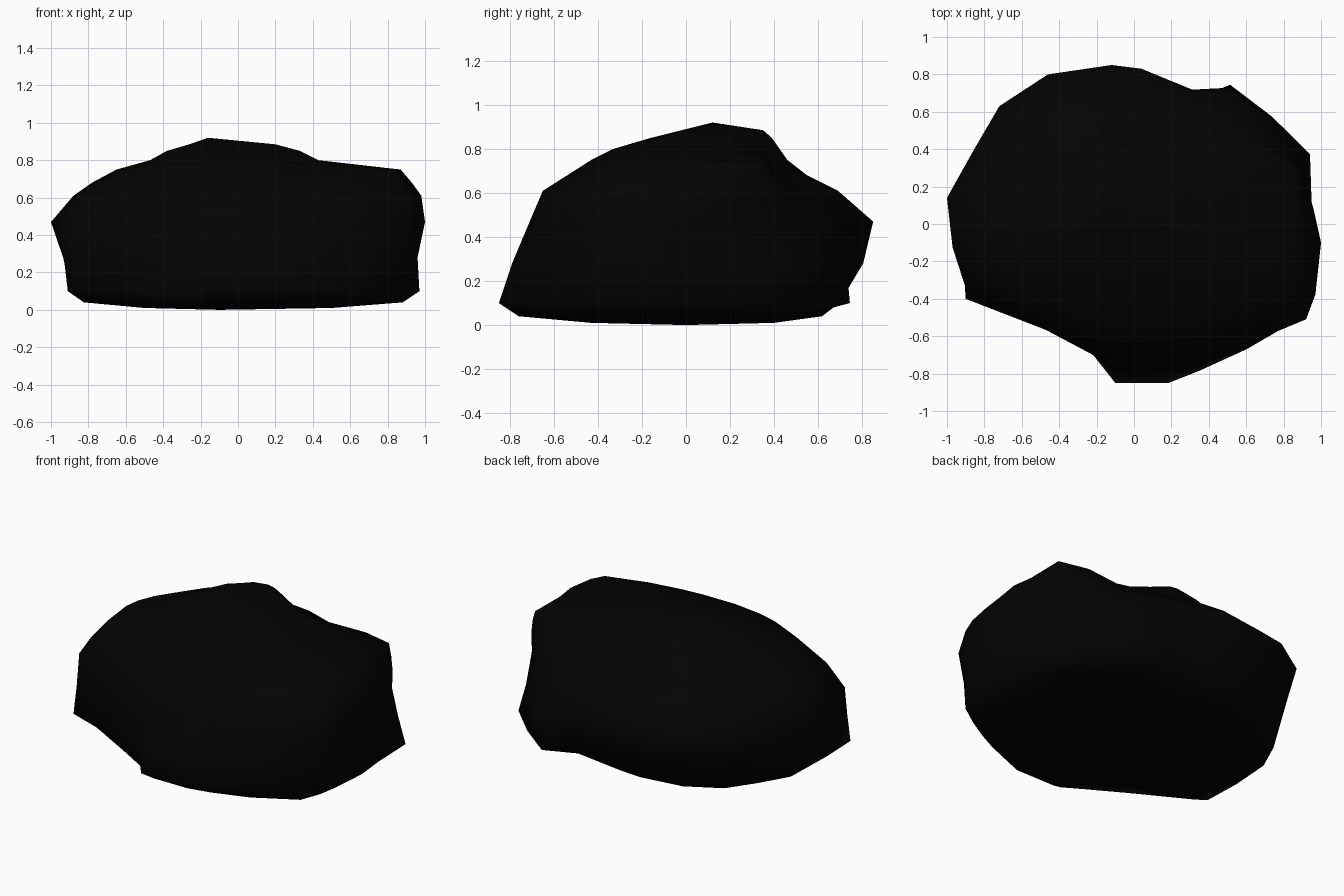
import bpy, bmesh

if "Cube" in bpy.data.objects:
    bpy.data.objects.remove(bpy.data.objects["Cube"])

# Plan outlines: the spreading foot and the rounder upper body
foot = [(1, -.12), (.98, .1), (.97, .43), (.76, .66), (.53, .855), (.32, .76), (.04, .8),
        (-.12, .8), (-.46, .74), (-.72, .6), (-.88, .37), (-.98, .14), (-1, -.15), (-.99, -.4),
        (-.5, -.56), (-.24, -.7), (-.11, -.85), (.19, -.85), (.36, -.785), (.62, -.67),
        (.91, -.49), (.98, -.36)]
body = [(1, -.12), (.96, .08), (.89, .31), (.7, .51), (.51, .63), (.33, .71), (.04, .83),
        (-.12, .85), (-.46, .8), (-.72, .63), (-.86, .39), (-1, .14), (-.97, -.15), (-.9, -.41),
        (-.5, -.66), (-.24, -.8), (-.08, -.85), (.19, -.85), (.36, -.83), (.62, -.76),
        (.92, -.61), (.97, -.45)]

# Levels: height, reach to the left, right, front and back, shoulder bulge
levels = [(.01, .5, .5, .43, .4, 0), (.04, .83, .88, .76, .63, 0), (.1, .91, .97, .85, .74, 0),
          (.28, .945, .96, .79, .83, 0), (.47, 1, 1, .71, .85, 0), (.61, .88, .98, .65, .69, .05),
          (.68, .78, .93, .54, .55, .11), (.75, .65, .87, .43, .46, .16),
          (.8, .47, .43, .33, .425, .03), (.85, .38, .33, .16, .39, 0),
          (.885, .26, .2, .02, .35, 0)]

bm = bmesh.new()
rings = []
for z, left, right, front, back, bulge in levels:
    # The underside is convex like the body; the foot shows most at z = 0.1
    t = min((z - .1) / .37, 1) if z > .1 else (.1 - z) / .09
    ring = []
    for i, ((fx, fy), (ux, uy)) in enumerate(zip(foot, body)):
        x, y = fx + (ux - fx) * t, fy + (uy - fy) * t
        x *= right if x > 0 else left
        y *= (back if y > 0 else front) / .85
        # Back right shoulder
        k = {1: .2, 2: 1, 3: .6}.get(i, 0) * bulge
        ring.append(bm.verts.new((x + .5 * k, y + k, z)))
    rings.append(ring)

n = len(foot)
for low, high in zip(rings, rings[1:]):
    for i in range(n):
        j = (i + 1) % n
        bm.faces.new((low[i], low[j], high[j], high[i]))

# Close the underside and the peak
for ring, tip in ((rings[0], (-.1, 0, 0)), (rings[-1], (-.16, .12, .92))):
    v = bm.verts.new(tip)
    for i in range(n):
        bm.faces.new((ring[i], ring[(i + 1) % n], v))
bmesh.ops.triangulate(bm, faces=bm.faces[:])
bmesh.ops.recalc_face_normals(bm, faces=bm.faces[:])

mesh = bpy.data.meshes.new("boulder")
bm.to_mesh(mesh)
bm.free()
boulder = bpy.data.objects.new("boulder", mesh)
bpy.context.collection.objects.link(boulder)
mesh.polygons.foreach_set("use_smooth", [True] * len(mesh.polygons))

# Near-black stone
stone = bpy.data.materials.new("dark_stone")
stone.diffuse_color = (.001, .001, .001, 1)
stone.use_nodes = True
stone.node_tree.nodes["Principled BSDF"].inputs["Base Color"].default_value = stone.diffuse_color
mesh.materials.append(stone)
